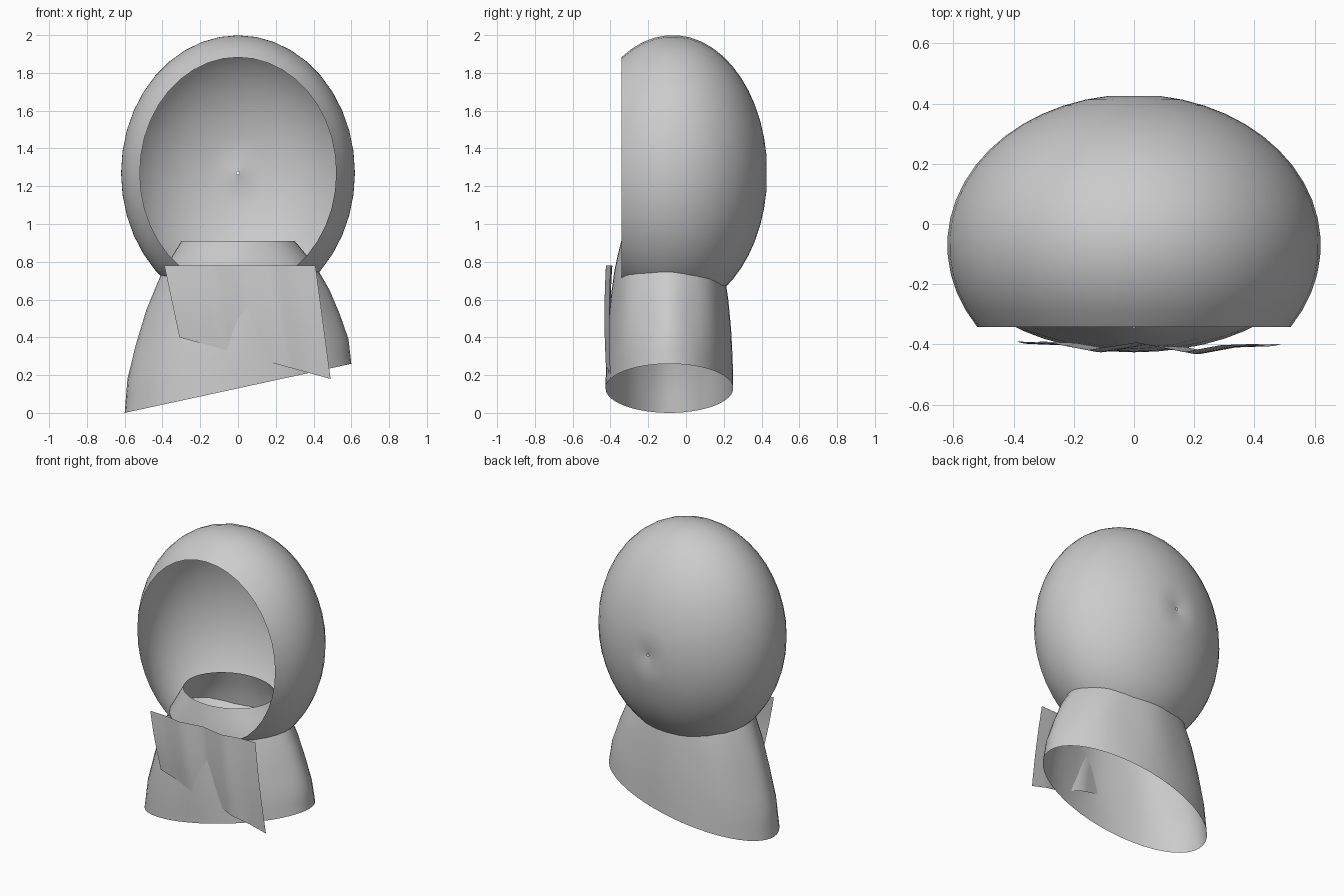
import bpy, math

if "Cube" in bpy.data.objects:
    bpy.data.objects.remove(bpy.data.objects["Cube"])


def make_object(name, verts, faces):
    mesh = bpy.data.meshes.new(name)
    mesh.from_pydata(verts, [], faces)
    mesh.update()
    obj = bpy.data.objects.new(name, mesh)
    bpy.context.collection.objects.link(obj)
    mesh.shade_smooth()
    return obj


def grid_faces(rows, cols, closed):
    """Quads joining consecutive rows of points."""
    faces = []
    for r in range(rows - 1):
        for c in range(cols if closed else cols - 1):
            d = (c + 1) % cols
            faces.append((r * cols + c, r * cols + d,
                          (r + 1) * cols + d, (r + 1) * cols + c))
    return faces


def interp(table, t):
    """Linear lookup in rows of (t, a, b, ...)."""
    for p, q in zip(table, table[1:]):
        if t <= q[0]:
            k = (t - p[0]) / (q[0] - p[0])
            return [a + (b - a) * k for a, b in zip(p[1:], q[1:])]
    return table[-1][1:]


# Hood: open ellipsoid shell, pole at the back, cut flat at the face
ROWS, SIDES = 18, 40
verts = []
end = math.acos(-0.544)
for r in range(ROWS):
    phi = 0.012 + (end - 0.012) * r / (ROWS - 1)
    s = math.sin(phi)
    y = -0.07 + 0.5 * math.cos(phi) - (0.02 if r == 0 else 0)
    for c in range(SIDES):
        a = 2 * math.pi * c / SIDES
        verts.append((0.62 * s * math.cos(a), y, 1.27 + 0.73 * s * math.sin(a)))
make_object("hood", verts, grid_faces(ROWS, SIDES, True))

# Cape: flared collar with a slanted hem and soft folds
# columns: height fraction, half width, half depth, centre y
PROFILE = [(0, 0.60, 0.338, -0.088), (0.2, 0.585, 0.335, -0.088),
           (0.4, 0.54, 0.327, -0.088), (0.6, 0.485, 0.312, -0.088),
           (0.8, 0.41, 0.29, -0.089), (0.9, 0.355, 0.272, -0.09),
           (1, 0.30, 0.25, -0.093)]
ROWS, SIDES = 11, 48
verts = []
for r in range(ROWS):
    f = r / (ROWS - 1)
    rx, ry, cy = interp(PROFILE, f)
    for c in range(SIDES):
        a = 2 * math.pi * c / SIDES
        fold = 1 - 0.012 * math.sin(math.pi * f) * (1 - math.cos(8 * a))
        hem = 0.13 + 0.13 * math.cos(a)
        verts.append((rx * fold * math.cos(a), cy + ry * fold * math.sin(a),
                      hem * (1 - f) + 0.91 * f))
make_object("cape", verts, grid_faces(ROWS, SIDES, True))

# Front flap: wavy sheet with a slanted lower edge
WAVE = [(0, -0.39), (0.15, -0.395), (0.3, -0.418), (0.5, -0.393),
        (0.7, -0.424), (0.85, -0.402), (1, -0.398)]
ROWS, COLS = 9, 21
verts = []
for r in range(ROWS):
    v = r / (ROWS - 1)
    for c in range(COLS):
        u = c / (COLS - 1)
        top = (-0.39 + 0.80 * u, 0.78)
        low = (-0.31 + 0.80 * u, 0.40 - 0.22 * u)
        y = interp(WAVE, u)[0] - 0.008 * math.sin(math.pi * v)
        verts.append((top[0] + (low[0] - top[0]) * v, y,
                      top[1] + (low[1] - top[1]) * v))
make_object("front_flap", verts, grid_faces(ROWS, COLS, False))
